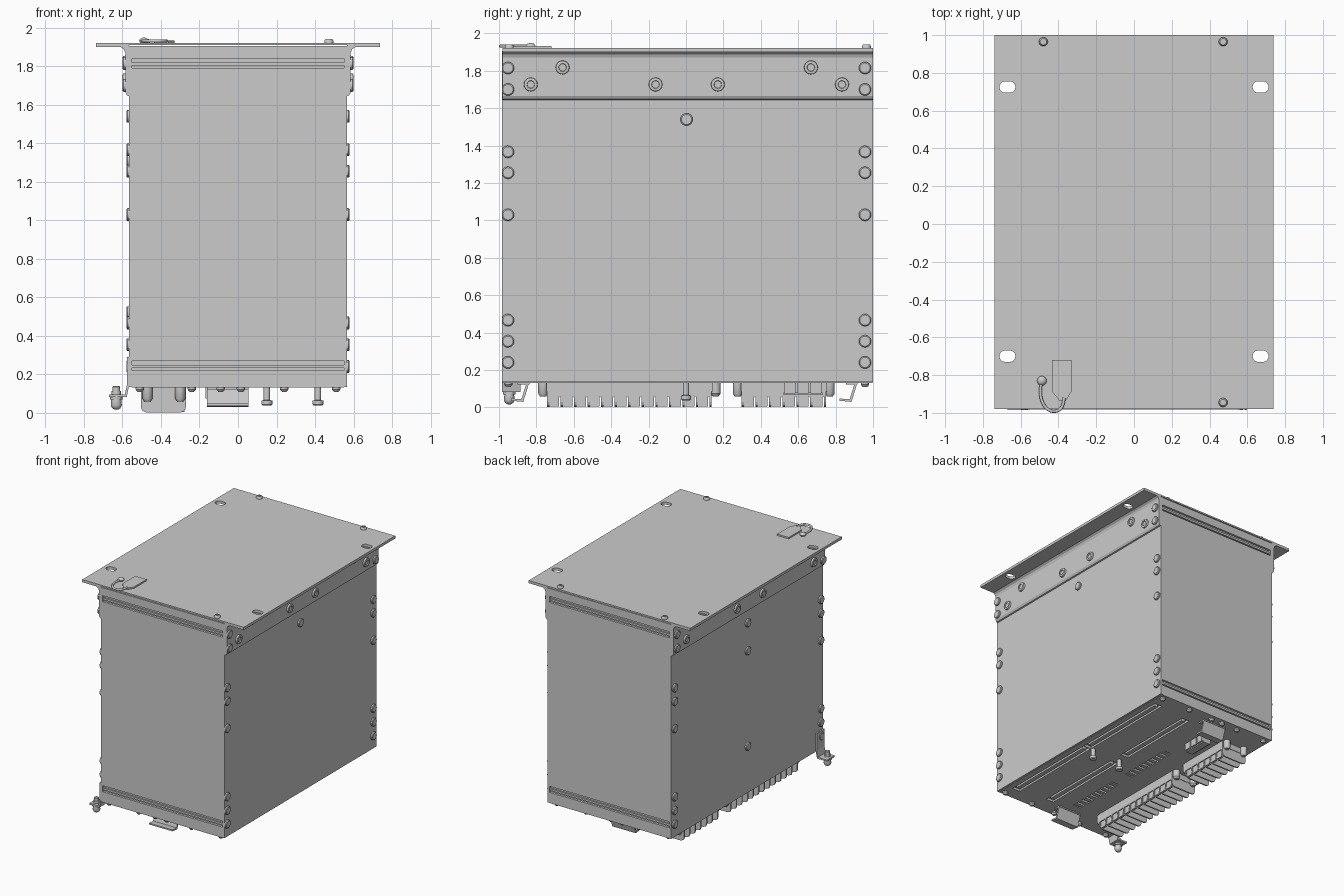
import bpy, bmesh, math
from mathutils import Matrix, Vector

if "Cube" in bpy.data.objects:
    bpy.data.objects.remove(bpy.data.objects["Cube"])


def finish(name, bm, smooth=False):
    bmesh.ops.recalc_face_normals(bm, faces=bm.faces)
    me = bpy.data.meshes.new(name)
    bm.to_mesh(me)
    bm.free()
    ob = bpy.data.objects.new(name, me)
    bpy.context.collection.objects.link(ob)
    if smooth:
        bpy.ops.object.select_all(action='DESELECT')
        ob.select_set(True)
        bpy.context.view_layer.objects.active = ob
        bpy.ops.object.shade_smooth_by_angle(angle=math.radians(35))
    return ob


def box(name, x0, x1, y0, y1, z0, z1):
    bm = bmesh.new()
    m = Matrix.Translation(((x0 + x1) / 2, (y0 + y1) / 2, (z0 + z1) / 2))
    bmesh.ops.create_cube(bm, size=1, matrix=m @ Matrix.Diagonal((x1 - x0, y1 - y0, z1 - z0, 1)))
    return finish(name, bm)


def turned(name, base, direction, rings, seg=20):
    """Closed lathe of (distance, radius) rings along a direction."""
    bm = bmesh.new()
    m = Matrix.Translation(base) @ Vector(direction).to_track_quat('Z', 'Y').to_matrix().to_4x4()
    loops = [[bm.verts.new(m @ Vector((r * math.cos(i * math.tau / seg), r * math.sin(i * math.tau / seg), d)))
              for i in range(seg)] for d, r in rings]
    for a, b in zip(loops, loops[1:]):
        for i in range(seg):
            j = (i + 1) % seg
            bm.faces.new((a[i], a[j], b[j], b[i]))
    bm.faces.new(loops[0])
    bm.faces.new(loops[-1])
    return finish(name, bm, True)


def extrude(name, pts, axis, a, b, smooth=False):
    """Profile in the two remaining axes, pushed from a to b."""
    bm = bmesh.new()
    place = {'x': lambda p, t: (t, p[0], p[1]), 'y': lambda p, t: (p[0], t, p[1]),
             'z': lambda p, t: (p[0], p[1], t)}[axis]
    lo, hi = ([bm.verts.new(place(p, t)) for p in pts] for t in (a, b))
    for i in range(len(pts)):
        j = (i + 1) % len(pts)
        bm.faces.new((lo[i], lo[j], hi[j], hi[i]))
    bm.faces.new(lo)
    bm.faces.new(hi)
    return finish(name, bm, smooth)


def cut(targets, cutters):
    for t in targets:
        for c in cutters:
            m = t.modifiers.new('cut', 'BOOLEAN')
            m.object, m.operation, m.solver = c, 'DIFFERENCE', 'EXACT'
        bpy.context.view_layer.objects.active = t
        for m in list(t.modifiers):
            bpy.ops.object.modifier_apply(modifier=m.name)
    for c in cutters:
        bpy.data.objects.remove(c)


Y0, Y1 = -0.985, 1.0

# Side sheets, end panels with recessed double-rail grooves
for s, side in ((-1, 'left'), (1, 'right')):
    box(side + '_side_panel', *sorted((s * 0.55, s * 0.565)), Y0, Y1, 0.135, 1.905)
for s, yo, end in ((-1, Y0, 'front'), (1, Y1, 'back')):
    yo -= s * 0.003
    for z0, z1 in ((0.15, 0.22), (0.27, 1.79), (1.84, 1.905)):
        box(end + '_panel', -0.552, 0.552, *sorted((yo, yo - s * 0.02)), z0, z1)
    box(end + '_backing', -0.552, 0.552, *sorted((yo - s * 0.018, yo - s * 0.03)), 0.15, 1.905)
    for z in (0.22, 1.79):
        box(end + '_groove_rail', -0.552, 0.552, *sorted((yo - s * 0.004, yo - s * 0.02)), z + 0.014, z + 0.03)

# Top plate and side angle brackets with mounting slots
top = box('top_plate', -0.738, 0.738, -0.98, Y1, 1.91, 1.922)
L = [(0.565, 1.645), (0.576, 1.648), (0.585, 1.665), (0.585, 1.87), (0.592, 1.888), (0.608, 1.9),
     (0.738, 1.9), (0.738, 1.91), (0.565, 1.91)]
brackets = [extrude('mounting_bracket', [(s * x, z) for x, z in L], 'y', -0.98, Y1) for s in (-1, 1)]
slots = []
for s in (-1, 1):
    for y in (-0.70, 0.725):
        p = [(s * 0.67 + e * 0.014 + 0.028 * math.cos(a), y + 0.03 * math.sin(a))
             for e, a0 in ((1, -90), (-1, 90)) for a in [math.radians(a0 + 18 * k) for k in range(11)]]
        slots.append(extrude('slot_cutter', p, 'z', 1.85, 1.95))
cut([top] + brackets, slots)

# Rivets and bracket screws on both sides
rivet = [(0, 0.033), (0.010, 0.033), (0.015, 0.027)]
for s in (-1, 1):
    for y in (-0.952, 0.957):
        for z in (1.815, 1.70, 1.367, 1.255, 1.03, 0.467, 0.354, 0.241):
            turned('side_rivet', (s * (0.585 if z > 1.65 else 0.565), y, z), (s, 0, 0), rivet)
    for y, z in ((-0.83, 1.727), (-0.66, 1.818), (-0.163, 1.727), (0.17, 1.727), (0.668, 1.818), (0.834, 1.727)):
        turned('bracket_screw', (s * 0.585, y, z), (s, 0, 0),
               [(0, 0.037), (0.013, 0.035), (0.015, 0.021), (0.008, 0.019)])
    for z in ((1.54,) if s > 0 else (1.54, 1.31, 0.52)):
        turned('middle_rivet', (s * 0.565, 0.003, z), (s, 0, 0), rivet)

# Top screws
for x, y in ((-0.48, 0.965), (0.472, 0.965), (0.472, -0.945)):
    turned('top_screw', (x, y, 1.92), (0, 0, 1), [(0, 0.024), (0.012, 0.024), (0.022, 0.017), (0.022, 0.01), (0.015, 0.01)])

# Seal: knob, cord and tag
turned('seal_knob', (-0.488, -0.83, 1.92), (0, 0, 1),
       [(0, 0.016), (0.006, 0.022), (0.014, 0.025), (0.024, 0.018), (0.029, 0.006)])
extrude('seal_tag', [(-0.435, -0.72), (-0.33, -0.72), (-0.33, -0.885), (-0.36, -0.935), (-0.395, -0.935),
                     (-0.435, -0.885)], 'z', 1.922, 1.934)
cu = bpy.data.curves.new('seal_cord', 'CURVE')
cu.dimensions = '3D'
cu.bevel_depth = 0.008
cu.use_fill_caps = True
sp = cu.splines.new('NURBS')
path = [(-0.488, -0.83), (-0.505, -0.90), (-0.475, -0.98), (-0.42, -1.0), (-0.375, -0.98), (-0.37, -0.92)]
sp.points.add(len(path) - 1)
for p, (x, y) in zip(sp.points, path):
    p.co = (x, y, 1.932, 1)
sp.use_endpoint_u = True
bpy.context.collection.objects.link(bpy.data.objects.new('seal_cord', cu))

# Bottom plate with connector openings
bottom = box('bottom_plate', -0.55, 0.55, Y0 + 0.003, Y1 - 0.003, 0.132, 0.152)
openings = [(0.47, 0.425, 0.86), (0.47, -0.44, 0.86), (0.16, 0.445, 0.74), (0.16, -0.44, 0.78),
            (-0.06, 0.1, 0.47), (-0.06, -0.53, 0.47)]
cut([bottom], [box('opening_cutter', x - 0.035, x + 0.035, y - l / 2, y + l / 2, 0.1, 0.2) for x, y, l in openings])
for x, y, l in openings:
    box('connector_body', x - 0.05, x + 0.05, y - l / 2 - 0.02, y + l / 2 + 0.02, 0.155, 0.2)
    if l > 0.6:
        box('connector_tongue', x - 0.018, x + 0.018, y - l / 2 + 0.03, y + l / 2 - 0.03, 0.132, 0.16)
    else:
        for k in range(9):
            c = y - l / 2 + (k + 0.5) * l / 9
            box('connector_pin_block', x - 0.03, x + 0.03, c - 0.016, c + 0.016, 0.132, 0.16)

# Bottom edge screws and standing posts
for y in (-0.95, 0.957):
    for x in (-0.51, -0.24, -0.09, 0.015, 0.24, 0.51):
        turned('bottom_screw', (x, y, 0.134), (0, 0, -1), [(0, 0.022), (0.012, 0.022), (0.025, 0.012)], 16)
for x in (0.15, 0.415):
    turned('bottom_post', (x, 0, 0.134), (0, 0, -1),
           [(0, 0.017), (0.068, 0.017), (0.07, 0.028), (0.09, 0.028), (0.096, 0.022)])

# Barrier terminal strips
for y0, y1, n, e0, e1 in ((-0.737, 0.131, 12, -0.79, 0.185), (0.303, 0.743, 6, 0.25, 0.795)):
    box('terminal_base', -0.50, -0.27, y0 - 0.01, y1 + 0.01, 0.085, 0.134)
    box('terminal_wall', -0.30, -0.27, y0, y1, 0.06, 0.1)
    for a, b in ((e0, y0), (y1, e1)):
        c, h = (a + b) / 2, abs(b - a) / 2
        for x in (-0.47, -0.30):
            turned('terminal_ear', (x, c, 0.134), (0, 0, -1), [(0, h), (0.06, h), (0.075, h * 0.6)], 16)
    step = (y1 - y0) / n
    fin = [(-0.505, 0.12), (-0.505, 0.03), (-0.497, 0.011), (-0.475, 0.002), (-0.30, 0.002), (-0.278, 0.011),
           (-0.27, 0.03), (-0.27, 0.12)]
    for k in range(n + 1):
        c = y0 + k * step
        extrude('terminal_divider', fin, 'y', c - 0.006, c + 0.006)
        if k < n:
            box('terminal_tooth', -0.296, -0.278, c + 0.006, c + step - 0.014, 0.004, 0.09)
            turned('terminal_screw', (-0.41, c + step / 2, 0.09), (0, 0, -1), [(0, 0.024), (0.02, 0.024), (0.025, 0.018)], 12)

# Small jumper connector
for k in range(3):
    c = 0.555 + k * 0.07
    box('jumper_block', -0.17, -0.08, c - 0.03, c + 0.03, 0.075, 0.134)
    box('jumper_rail', -0.155, -0.095, c - 0.035, c + 0.035, 0.066, 0.08)

# Bent sheet latch tabs at both ends
for y in (-0.85, 0.905):
    extrude('latch_tab', [(y + 0.012, 0.134), (y - 0.02, 0.03), (y - 0.085, 0.036), (y - 0.085, 0.048),
                          (y - 0.03, 0.044), (y - 0.002, 0.134)], 'x', -0.16, 0.055)
    box('latch_tab_foot', -0.16, 0.055, y - 0.05, y + 0.012, 0.122, 0.134)

# Earth stud on its angled bracket
extrude('earth_bracket', [(-0.565, 0.29), (-0.576, 0.29), (-0.576, 0.15), (-0.588, 0.095), (-0.67, 0.095),
                          (-0.67, 0.082), (-0.578, 0.082), (-0.565, 0.145)], 'y', -0.985, -0.885)
turned('earth_stud', (-0.632, -0.945, 0.14), (0, 0, -1),
       [(0, 0.014), (0.005, 0.02), (0.026, 0.02), (0.027, 0.024), (0.044, 0.024), (0.045, 0.033), (0.07, 0.033),
        (0.071, 0.026), (0.1, 0.029), (0.115, 0.022), (0.123, 0.01)])
